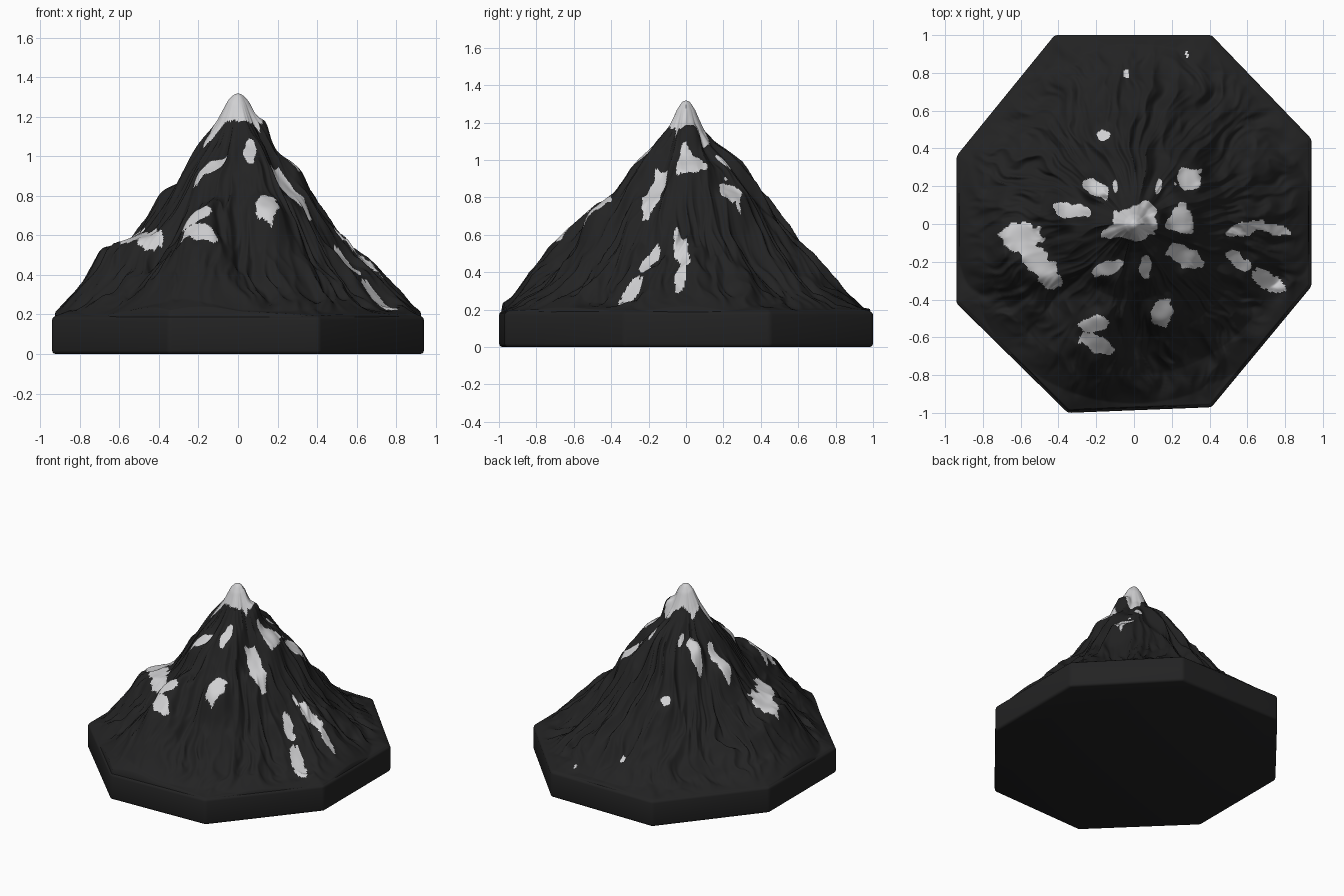
import bpy, bmesh, math
from mathutils import Vector, noise

if "Cube" in bpy.data.objects:
    bpy.data.objects.remove(bpy.data.objects["Cube"])

OCT = [(0.94, -0.33), (0.94, 0.45), (0.41, 1.0), (-0.42, 1.0),
       (-0.94, 0.36), (-0.94, -0.42), (-0.35, -1.0), (0.41, -0.97)]
FLOOR = 0.19


def material(name, v):
    m = bpy.data.materials.new(name)
    m.diffuse_color = (v, v, v * 1.02, 1)
    m.use_nodes = True
    m.node_tree.nodes["Principled BSDF"].inputs["Base Color"].default_value = m.diffuse_color
    return m


rock = material("dark rock", 0.0165)
snow = material("snow", 0.63)


def new_object(name, bm, mats):
    me = bpy.data.meshes.new(name)
    bm.to_mesh(me)
    bm.free()
    ob = bpy.data.objects.new(name, me)
    bpy.context.collection.objects.link(ob)
    for m in mats:
        me.materials.append(m)
    bpy.context.view_layer.objects.active = ob
    ob.select_set(True)
    return ob


# Octagonal plinth with rounded edges
bm = bmesh.new()
bottom = bm.faces.new([bm.verts.new((x, y, 0)) for x, y in OCT])
ext = bmesh.ops.extrude_face_region(bm, geom=[bottom])
bmesh.ops.translate(bm, vec=(0, 0, FLOOR),
                    verts=[v for v in ext["geom"] if isinstance(v, bmesh.types.BMVert)])
bmesh.ops.recalc_face_normals(bm, faces=bm.faces)
bmesh.ops.bevel(bm, geom=bm.edges[:], offset=0.018, segments=3, profile=0.5, affect='EDGES')
base = new_object("plinth", bm, [rock])
bpy.ops.object.shade_smooth_by_angle(angle=math.radians(35))
base.select_set(False)

# Ridge lines: angle -> heights at the radii below
RADII = [0, .05, .1, .15, .2, .3, .4, .5, .6, .7, .8, .95, 1.1]
RIDGES = [
    (0, [1.28, 1.22, 1.15, 1.03, .95, .75, .60, .51, .42, .33, .19]),
    (38, [1.26, 1.14, 1.05, 1.0, .90, .80, .61, .46, .36, .28, .19]),
    (90, [1.26, 1.15, 1.09, 1.05, .96, .82, .69, .57, .46, .35, .21]),
    (109, [1.26, 1.15, 1.08, 1.03, .92, .79, .68, .54, .43, .33, .20]),
    (140, [1.26, 1.14, 1.05, .97, .83, .67, .52, .41, .32, .25, .19]),
    (178, [1.28, 1.19, 1.12, 1.05, .88, .78, .61, .53, .45, .32, .19]),
    (194, [1.28, 1.18, 1.11, 1.03, .87, .72, .63, .59, .52, .36, .19]),
    (225, [1.27, 1.16, 1.06, .99, .87, .70, .55, .43, .34, .26, .19]),
    (253, [1.26, 1.15, 1.06, 1.0, .91, .80, .75, .68, .60, .48, .28]),
    (270, [1.26, 1.15, 1.08, 1.03, .91, .76, .62, .51, .42, .34, .22]),
    (288, [1.26, 1.17, 1.12, 1.08, .97, .82, .74, .54, .41, .31, .21]),
    (326, [1.26, 1.15, 1.07, 1.0, .88, .72, .54, .42, .33, .25, .19]),
]
# Ledges holding snow: x, y, height, downhill slope, size
LEDGES = [
    (.25, .02, .985, .75, .09), (.29, .24, .825, .55, .09), (.25, -.17, .83, .85, .09),
    (.15, -.46, .765, .7, .1), (-.14, -.235, .945, .7, .08), (-.33, .07, .85, .5, .09),
    (-.6, -.07, .56, .35, .11), (-.5, -.2, .595, .35, .12), (-.2, -.54, .70, .8, .09),
    (-.19, -.65, .61, .9, .09), (.7, -.31, .28, 1.0, .1), (.55, -.19, .46, .9, .08),
    (.06, -.23, 1.02, 1.0, .06), (.11, .03, 1.19, .5, .045), (-.2, .19, .97, .8, .07),
    (-.16, .47, .665, .8, .07),
]


def profile(hs, r):
    hs = [1.32] + hs + [FLOOR - 0.01]
    for i in range(len(RADII) - 1):
        if r <= RADII[i + 1]:
            f = (r - RADII[i]) / (RADII[i + 1] - RADII[i])
            return hs[i] + (hs[i + 1] - hs[i]) * f
    return FLOOR - 0.01


def fade(x, lo, hi):
    t = max(0, min(1, (x - lo) / (hi - lo)))
    return t * t * (3 - 2 * t)


def height(a, r, rim):
    x, y = r * math.cos(a), r * math.sin(a)
    # blend neighbouring ridge profiles
    deg = (math.degrees(a) + 5 * noise.noise(Vector((x * 4, y * 4, 1)))) % 360
    ring = RIDGES + [(360, RIDGES[0][1])]
    for (a0, h0), (a1, h1) in zip(ring, ring[1:]):
        if a0 <= deg <= a1:
            f = (deg - a0) / (a1 - a0)
            h = profile(h0, r) * (1 - f) + profile(h1, r) * f
            break
    # gullies running downhill, wandering sideways
    w = a + 0.13 * noise.noise(Vector((x * 3.5, y * 3.5, 7))) \
        + 0.05 * noise.noise(Vector((x * 9, y * 9, 3)))
    c, s = math.cos(w), math.sin(w)
    foot = fade(rim - r, 0, 0.18)
    big = abs(noise.noise(Vector((c * 3.2, s * 3.2, r * 2 + 4))))
    small = abs(noise.noise(Vector((c * 8, s * 8, r * 4 + 9))))
    fine = abs(noise.noise(Vector((c * 15, s * 15, r * 7))))
    lump = noise.noise(Vector((x * 11, y * 11, 5)))
    h += foot * (fade(r, .03, .3) * (0.03 - 0.09 * big) + fade(r, .12, .5) * (0.014 - 0.07 * small)
                 - 0.03 * fade(r, .25, .6) * fine + 0.012 * fade(r, .03, .12) * lump)
    for lx, ly, lz, slope, size in LEDGES:
        d = ((x - lx) ** 2 + (y - ly) ** 2) / (size * size)
        if d < 6:
            k = math.exp(-d * d)
            h += (lz - slope * (r - math.hypot(lx, ly)) + 0.01 * lump - h) * k
    return max(h, FLOOR + (0.4 + 0.12 * lump - 0.4 * small) * (rim - r) + 0.001)


def edge_radius(a):
    d = (math.cos(a), math.sin(a))
    best = 9
    for (x0, y0), (x1, y1) in zip(OCT, OCT[1:] + OCT[:1]):
        nx, ny = y1 - y0, x0 - x1
        den = nx * d[0] + ny * d[1]
        if den > 1e-6:
            best = min(best, (nx * x0 + ny * y0) / den)
    return best - 0.012


# Snow patches: centre x, y, half length, half width, turn in degrees
PATCHES = [
    (0.01, .025, .125, .085, 15), (0, -.04, .09, .045, 0), (-.09, -.03, .085, .035, 25),
    (-.33, .07, .09, .042, -5),
    (-.2, .19, .08, .04, -35), (.29, .24, .08, .06, 30), (.25, .02, .07, .07, 0),
    (.26, -.17, .11, .05, -25), (.06, -.23, .03, .065, 0), (-.14, -.235, .09, .035, 15),
    (.15, -.46, .06, .08, 0), (-.21, -.53, .07, .04, 10), (-.2, -.63, .1, .045, -20),
    (-.6, -.07, .11, .08, 0), (-.51, -.2, .16, .065, -50), (.58, -.025, .1, .035, 18),
    (.75, -.03, .09, .028, -8), (.55, -.19, .08, .035, -35), (.71, -.3, .1, .045, -35),
    (-.16, .47, .035, .028, 0), (-.04, .8, .014, .022, 0), (.28, .9, .008, .02, 0),
    (.13, .2, .015, .045, -15), (-.1, .2, .012, .035, 0),
]


def is_snow(p):
    wob = 0.4 * noise.noise(Vector((p.x * 14, p.y * 14, 2))) \
        + 0.25 * noise.noise(Vector((p.x * 32, p.y * 32, 6)))
    for cx, cy, l, w, t in PATCHES:
        t = math.radians(t)
        dx, dy = p.x - cx, p.y - cy
        u = (dx * math.cos(t) + dy * math.sin(t)) / l
        v = (dy * math.cos(t) - dx * math.sin(t)) / w
        if math.hypot(u, v) + wob < 1:
            return True
    return False


# Mountain as a polar height field reaching out to the plinth edge
N, M = 540, 180
bm = bmesh.new()
peak = bm.verts.new((0, 0, 1.317))
rings = []
for j in range(1, M + 1):
    row = []
    for i in range(N):
        a = math.tau * i / N
        rim = edge_radius(a)
        r = rim * j / M
        z = height(a, r, rim) if j < M else FLOOR - 0.004
        # round off the very tip
        k = math.exp(-(r / 0.035) ** 2)
        z = z * (1 - k) + (1.317 - 7 * r * r) * k
        row.append(bm.verts.new((r * math.cos(a), r * math.sin(a), z)))
    rings.append(row)
for i in range(N):
    k = (i + 1) % N
    bm.faces.new((peak, rings[0][i], rings[0][k]))
    for p, q in zip(rings, rings[1:]):
        bm.faces.new((p[i], q[i], q[k], p[k]))
for f in bm.faces:
    f.material_index = 1 if is_snow(f.calc_center_median()) else 0
    f.smooth = True
mountain = new_object("mountain", bm, [rock, snow])
